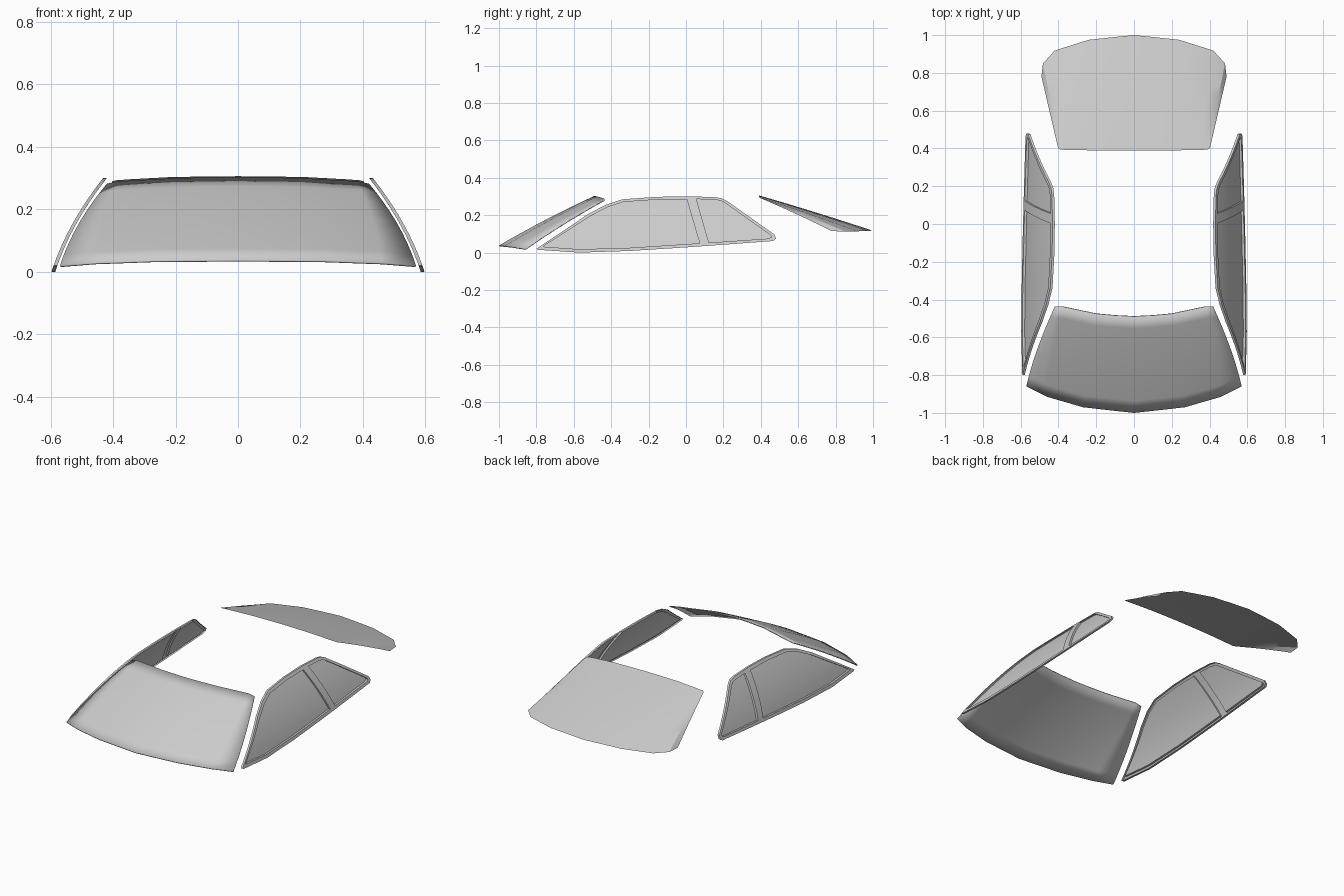
import bpy, bmesh
from mathutils import Vector

if "Cube" in bpy.data.objects:
    bpy.data.objects.remove(bpy.data.objects["Cube"])


def finish(bm, name, angle=0.5):
    me = bpy.data.meshes.new(name)
    bm.to_mesh(me)
    bm.free()
    ob = bpy.data.objects.new(name, me)
    bpy.context.collection.objects.link(ob)
    bpy.ops.object.select_all(action='DESELECT')
    ob.select_set(True)
    bpy.context.view_layer.objects.active = ob
    bpy.ops.object.shade_smooth_by_angle(angle=angle)
    return ob


def mirrored(half):
    return [(-x, y, z) for x, y, z in reversed(half[1:])] + half


def lofted_sheet(name, half_a, half_b, bulge_x, bulge_z, rows=8):
    """Curved pane between two edge lines, each given from the centre outwards."""
    a, b = mirrored(half_a), mirrored(half_b)
    bm = bmesh.new()
    grid = []
    for r in range(rows + 1):
        t = r / rows
        k = 4 * t * (1 - t)
        row = []
        for p, q in zip(a, b):
            v = Vector(p).lerp(Vector(q), t)
            v.x *= 1 + bulge_x * k
            v.z += bulge_z * k
            row.append(bm.verts.new(v))
        grid.append(row)
    for r in range(rows):
        for c in range(len(a) - 1):
            bm.faces.new((grid[r][c], grid[r][c + 1], grid[r + 1][c + 1], grid[r + 1][c]))
    return finish(bm, name)


# Windscreen
screen = lofted_sheet(
    "windscreen",
    [(0, -1.0, .038), (.14, -.985, .037), (.27, -.97, .036), (.46, -.915, .029), (.57, -.86, .02)],
    [(0, -.49, .303), (.10, -.485, .302), (.2, -.476, .300), (.38, -.438, .290), (.42, -.438, .282)],
    .025, .008)
mod = screen.modifiers.new("thickness", 'SOLIDIFY')
mod.thickness = .006
mod.offset = -1

# Rear window
lofted_sheet(
    "rear_window",
    [(0, .39, .306), (.12, .39, .305), (.22, .39, .303), (.35, .392, .296), (.39, .394, .293), (.402, .402, .290)],
    [(0, 1.0, .117), (.12, .988, .117), (.24, .975, .116), (.42, .918, .114), (.482, .85, .113), (.49, .78, .115)],
    .0, .003)

# Side window outlines as (y, z)
OUTER = [(-.80, .02), (-.79, .015), (-.57, 0), (-.3, .009), (0, .028), (.25, .046), (.465, .062),
         (.48, .074), (.475, .095), (.22, .276), (.19, .291), (.15, .297), (0, .301),
         (-.16, .298), (-.34, .285), (-.43, .255), (-.52, .208)]
FRONT = [(-.765, .032), (-.57, .018), (-.3, .026), (.073, .05), (.004, .285), (-.16, .283),
         (-.335, .271), (-.42, .243), (-.51, .196)]
REAR = [(.122, .053), (.44, .075), (.458, .083), (.452, .094), (.205, .268), (.185, .278),
        (.15, .283), (.056, .286)]
DEPTH = .012


def loop(bm, pts, depth):
    return [bm.verts.new((-depth, y, z)) for y, z in pts]


def wall(bm, a, b):
    for i in range(len(a)):
        j = (i + 1) % len(a)
        bm.faces.new((a[i], a[j], b[j], b[i]))


def bend_to_side(bm):
    """Slice the flat panel by height, then bend it to the curved body side."""
    for k in range(1, 15):
        bmesh.ops.bisect_plane(bm, geom=bm.verts[:] + bm.edges[:] + bm.faces[:],
                               plane_co=(0, 0, k * .0203), plane_no=(0, 0, 1))
    bmesh.ops.recalc_face_normals(bm, faces=bm.faces[:])
    if sum(f.normal.x * f.calc_area() for f in bm.faces) < 0:
        bmesh.ops.reverse_faces(bm, faces=bm.faces[:])
    for v in bm.verts:
        v.co.x += .597 - .316 * v.co.z - .78 * v.co.z ** 2


def mirror_x(ob):
    m = ob.modifiers.new("mirror", 'MIRROR')
    m.use_mirror_merge = False


# Side frame with pillar, recess walls and outer rim
bm = bmesh.new()
loops = [loop(bm, pts, 0) for pts in (OUTER, FRONT, REAR)]
edges = [bm.edges.new((l[i], l[(i + 1) % len(l)])) for l in loops for i in range(len(l))]
bmesh.ops.triangle_fill(bm, edges=edges, use_beauty=True, normal=(1, 0, 0))
for l, pts in zip(loops, (OUTER, FRONT, REAR)):
    wall(bm, l, loop(bm, pts, DEPTH))
bend_to_side(bm)
mirror_x(finish(bm, "side_window_frames"))

# Recessed side panes
for name, pts in (("front_side_panes", FRONT), ("rear_side_panes", REAR)):
    bm = bmesh.new()
    bm.faces.new(loop(bm, pts, DEPTH))
    bend_to_side(bm)
    mirror_x(finish(bm, name))
